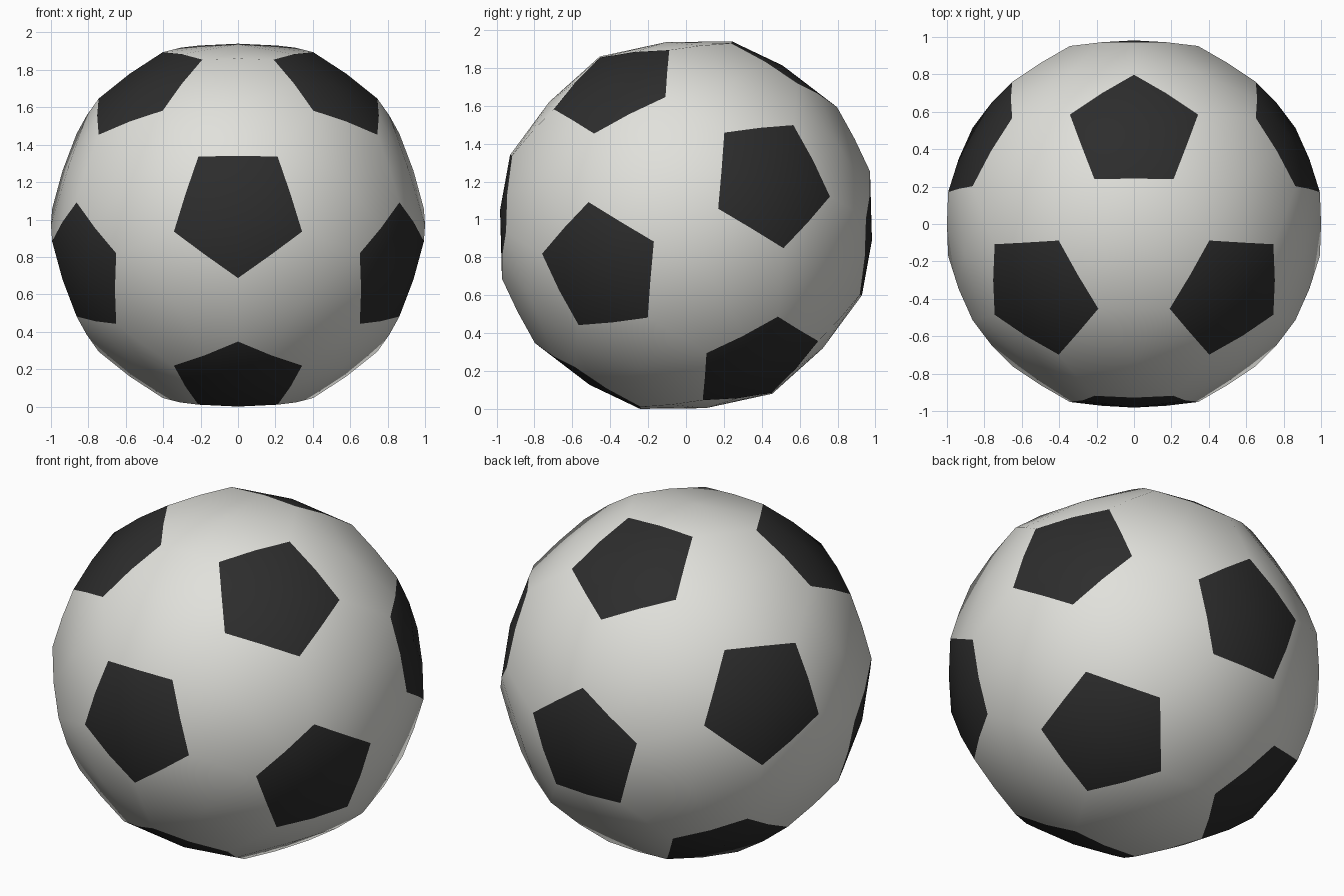
import bpy, bmesh, math
from itertools import combinations
from mathutils import Vector, Matrix

if "Cube" in bpy.data.objects:
    bpy.data.objects.remove(bpy.data.objects["Cube"])

# Panel layout: 12 dark pentagons around the corners of an icosahedron
PENT_ANGLE = math.radians(20.85)      # pentagon centre to corner
TILT = math.radians(6.2)              # whole ball leans forward
R_CORNER, R_EDGE, R_PENT, R_HEX = 1.012, 1.0, 0.985, 0.972


def material(name, color):
    m = bpy.data.materials.new(name)
    m.diffuse_color = (*color, 1)
    m.use_nodes = True
    m.node_tree.nodes["Principled BSDF"].inputs["Base Color"].default_value = m.diffuse_color
    return m


def polar(theta, azimuth):
    t, a = math.radians(theta), math.radians(azimuth)
    return Vector((math.sin(t) * math.cos(a), math.sin(t) * math.sin(a), math.cos(t)))


# Pentagon centres: two rings of three, plus their opposites
tilt = Matrix.Rotation(TILT, 3, 'X')
dirs = [tilt @ polar(37.377, a) for a in (90, 210, 330)]
dirs += [tilt @ polar(79.188, a) for a in (270, 30, 150)]
dirs += [-d for d in dirs]


def adjacent(i, j):
    return i != j and dirs[i].dot(dirs[j]) > 0.4


def corner(i, j):
    """Panel corner beside pentagon i on the way to pentagon j."""
    side = (dirs[j] - dirs[i] * dirs[i].dot(dirs[j])).normalized()
    return (dirs[i] * math.cos(PENT_ANGLE) + side * math.sin(PENT_ANGLE)) * R_CORNER


bm = bmesh.new()
shared = {}


def vert(co):
    key = tuple(round(c, 3) + 0.0 for c in co)
    if key not in shared:
        shared[key] = bm.verts.new(co)
    return shared[key]


def add_panel(points, center_radius, mat):
    """Domed panel of quads: centre, edge middles and corners."""
    n = len(points)
    center = vert(sum(points, Vector()).normalized() * center_radius)
    mids = [vert((points[k] + points[(k + 1) % n]).normalized() * R_EDGE) for k in range(n)]
    for k in range(n):
        f = bm.faces.new((center, mids[k - 1], vert(points[k]), mids[k]))
        f.material_index = mat
        f.smooth = True


# Dark pentagons
for i, d in enumerate(dirs):
    u = d.orthogonal().normalized()
    w = d.cross(u)
    ring = sorted((j for j in range(12) if adjacent(i, j)),
                  key=lambda j: math.atan2(dirs[j].dot(w), dirs[j].dot(u)))
    add_panel([corner(i, j) for j in ring], R_PENT, 1)

# White hexagons
for i, j, k in combinations(range(12), 3):
    if adjacent(i, j) and adjacent(j, k) and adjacent(i, k):
        pairs = ((i, j), (j, i), (j, k), (k, j), (k, i), (i, k))
        add_panel([corner(a, b) for a, b in pairs], R_HEX, 0)

bmesh.ops.remove_doubles(bm, verts=bm.verts, dist=0.005)
bmesh.ops.recalc_face_normals(bm, faces=bm.faces)

# Stand on the ground
bmesh.ops.translate(bm, verts=bm.verts, vec=(0, 0, -min(v.co.z for v in bm.verts)))
mesh = bpy.data.meshes.new("ball")
bm.to_mesh(mesh)
bm.free()
mesh.materials.append(material("white panel", (0.75, 0.75, 0.71)))
mesh.materials.append(material("black panel", (0.026, 0.026, 0.026)))
ball = bpy.data.objects.new("ball", mesh)
bpy.context.collection.objects.link(ball)
